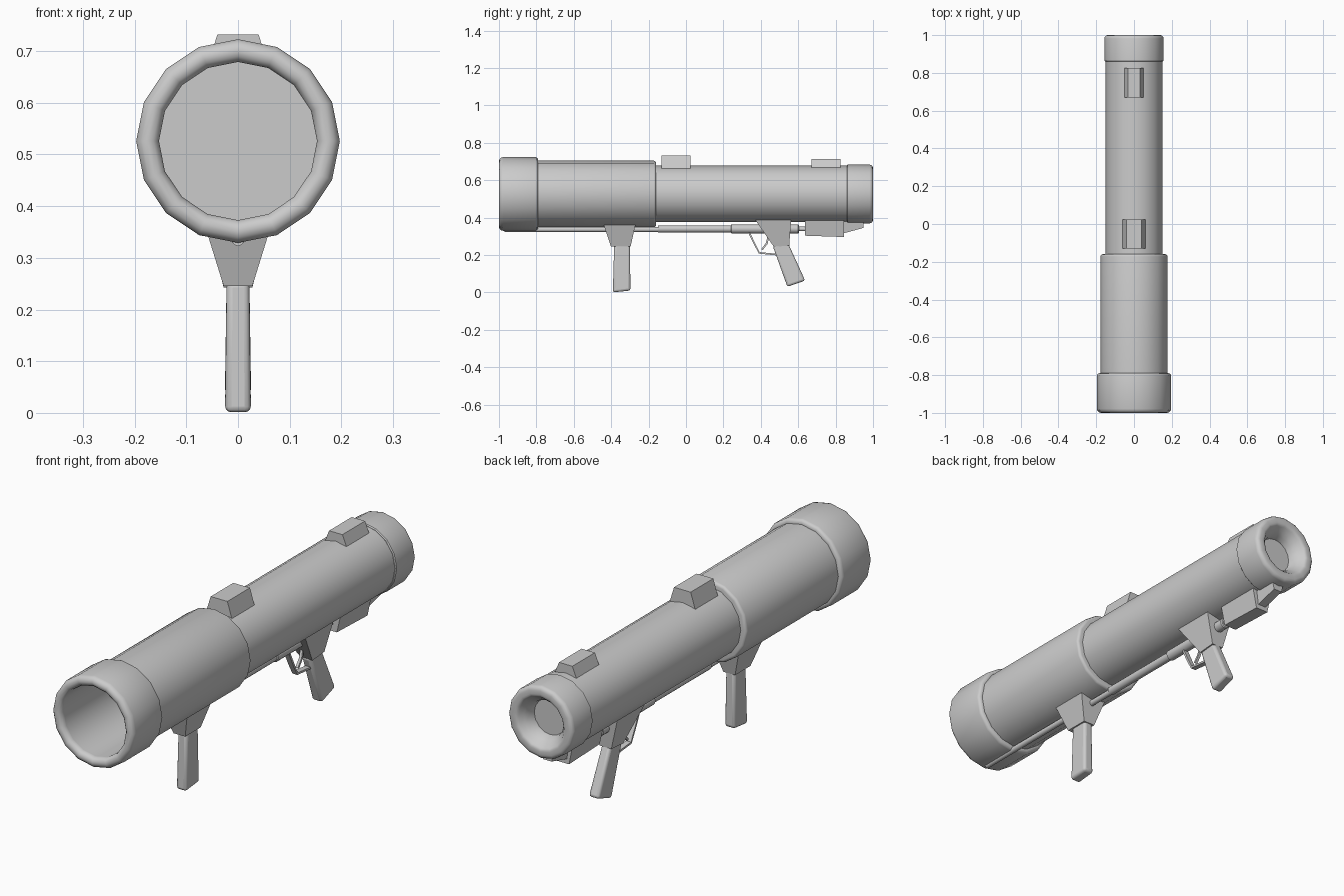
import bpy, bmesh, math
from mathutils import Vector

if "Cube" in bpy.data.objects:
    bpy.data.objects.remove(bpy.data.objects["Cube"])

AXIS_Z = 0.526


def make(name, bm, bevel=0.0, segments=3):
    bmesh.ops.recalc_face_normals(bm, faces=bm.faces)
    me = bpy.data.meshes.new(name)
    bm.to_mesh(me)
    bm.free()
    ob = bpy.data.objects.new(name, me)
    bpy.context.collection.objects.link(ob)
    if bevel:
        m = ob.modifiers.new("Bevel", 'BEVEL')
        m.width, m.segments = bevel, segments
    return ob


def lathe(name, profile, z=AXIS_Z, sides=16):
    """Revolve (y, radius) points around the y axis; ends are capped."""
    bm = bmesh.new()
    rings = []
    for y, r in profile:
        rings.append([bm.verts.new((r * math.cos(a), y, z + r * math.sin(a)))
                      for a in (2 * math.pi * i / sides for i in range(sides))])
    for a, b in zip(rings, rings[1:]):
        for i in range(sides):
            j = (i + 1) % sides
            bm.faces.new((a[i], a[j], b[j], b[i]))
    bm.faces.new(rings[0])
    bm.faces.new(rings[-1])
    return make(name, bm)


def arc(cy, cr, rad, start, end, n=4):
    """Points of a rounded profile corner, angles in degrees."""
    pts = []
    for i in range(n + 1):
        a = math.radians(start + (end - start) * i / n)
        pts.append((cy + rad * math.cos(a), cr + rad * math.sin(a)))
    return pts


def block(name, bottom, top, bevel=0.0):
    """Tapered block; each end is (half_width, (y, z) front, (y, z) back)."""
    bm = bmesh.new()
    loops = []
    for w, (y0, z0), (y1, z1) in (bottom, top):
        loops.append([bm.verts.new(c) for c in
                      ((-w, y0, z0), (w, y0, z0), (w, y1, z1), (-w, y1, z1))])
    a, b = loops
    bm.faces.new(a)
    bm.faces.new(b)
    for i in range(4):
        j = (i + 1) % 4
        bm.faces.new((a[i], a[j], b[j], b[i]))
    return make(name, bm, bevel)


def strip(name, points, half_width, thick):
    """Flat bar following (y, z) points."""
    pts = [Vector(p) for p in points]
    bm = bmesh.new()
    rings = []
    for i, p in enumerate(pts):
        d = (pts[min(i + 1, len(pts) - 1)] - pts[max(i - 1, 0)]).normalized()
        n = Vector((-d.y, d.x)) * thick / 2
        rings.append([bm.verts.new((x, (p + s * n).x, (p + s * n).y))
                      for x, s in ((-half_width, -1), (half_width, -1),
                                   (half_width, 1), (-half_width, 1))])
    for a, b in zip(rings, rings[1:]):
        for i in range(4):
            j = (i + 1) % 4
            bm.faces.new((a[i], a[j], b[j], b[i]))
    bm.faces.new(rings[0])
    bm.faces.new(rings[-1])
    return make(name, bm)


# Front collar with rounded lip, wide front tube and its deep bore
lathe("front_tube",
      [(-0.2, 0.153), (-0.975, 0.153)]
      + arc(-0.978, 0.175, 0.022, 270, 90, 6)
      + arc(-0.805, 0.182, 0.015, 90, 0, 3)
      + [(-0.79, 0.178)]
      + arc(-0.172, 0.166, 0.012, 90, 0, 3)
      + [(-0.16, 0.14)])

# Narrow rear tube
lathe("rear_tube", [(-0.18, 0.151), (0.88, 0.151)])

# Rear cap with concave nozzle
lathe("rear_cap",
      [(0.86, 0.14), (0.86, 0.153), (0.864, 0.157)]
      + arc(0.982, 0.139, 0.018, 90, 0, 3)
      + arc(0.982, 0.124, 0.018, 0, -60, 3)
      + [(0.975, 0.095), (0.955, 0.082), (0.93, 0.077)])

# Stepped rod below the tube
lathe("rod_thin", [(-0.97, 0.013), (-0.14, 0.013)], 0.336, 12)
lathe("rod_middle", [(-0.15, 0.019), (0.25, 0.019)], 0.339, 12)
lathe("rod_thick", [(0.24, 0.02), (0.243, 0.024), (0.60, 0.024), (0.605, 0.02)], 0.339, 12)
lathe("rod_end", [(0.595, 0.012), (0.65, 0.012)], 0.339, 12)

# Rear lower housing and its tail wedge
block("rear_housing", (0.03, (0.635, 0.303), (0.845, 0.296)),
      (0.05, (0.635, 0.39), (0.845, 0.39)))
block("housing_tail", (0.02, (0.84, 0.315), (0.95, 0.345)),
      (0.028, (0.84, 0.38), (0.95, 0.375)))

# Front grip
block("front_grip_bracket", (0.028, (-0.402, 0.246), (-0.296, 0.246)),
      (0.064, (-0.44, 0.362), (-0.27, 0.362)))
block("front_grip", (0.025, (-0.391, 0.0), (-0.297, 0.01)),
      (0.022, (-0.384, 0.255), (-0.300, 0.255)), 0.012)

# Rear raked grip
block("rear_grip_bracket", (0.028, (0.47, 0.243), (0.552, 0.25)),
      (0.064, (0.37, 0.388), (0.562, 0.388)))
block("rear_grip", (0.025, (0.542, 0.03), (0.637, 0.063)),
      (0.022, (0.463, 0.25), (0.545, 0.265)), 0.012)

# Trigger and guard
strip("trigger_guard", [(0.335, 0.325), (0.365, 0.262), (0.392, 0.211), (0.485, 0.202)], 0.012, 0.009)
strip("trigger", [(0.445, 0.32), (0.432, 0.262), (0.406, 0.228)], 0.006, 0.01)

# Sight blocks on top
for name, y0, y1, z, w in (("front_sight", -0.13, 0.025, 0.732, 0.040),
                           ("rear_sight", 0.67, 0.825, 0.714, 0.032)):
    wb = w + 0.024
    block(name, (wb, (y0, 0.655), (y1, 0.655)), (w, (y0, z), (y1, z)))

# Smooth shading with edges kept sharp
for ob in bpy.data.objects:
    ob.select_set(True)
    bpy.context.view_layer.objects.active = ob
bpy.ops.object.shade_smooth_by_angle(angle=math.radians(35))
